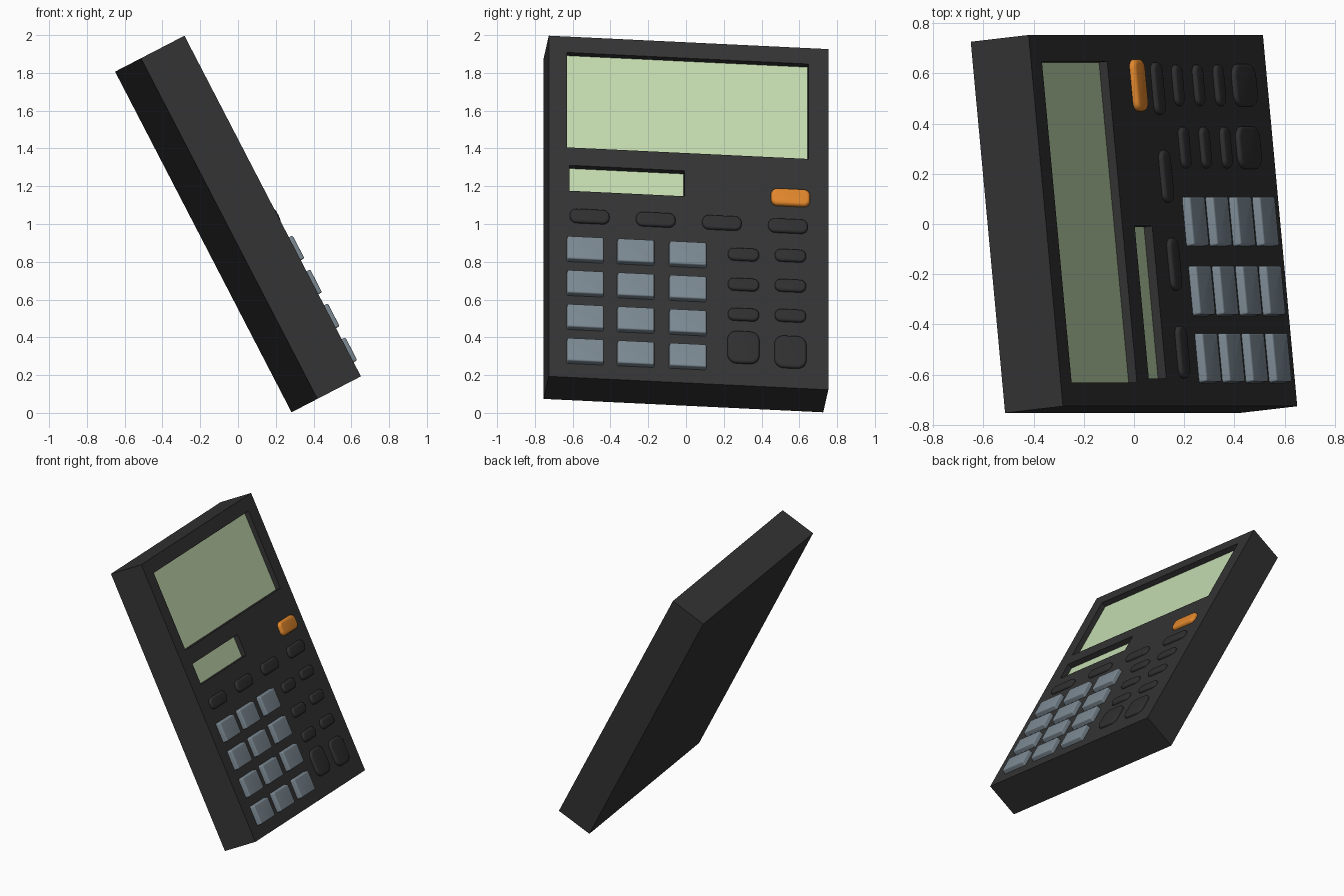
import bpy, bmesh, math
from mathutils import Matrix, Vector

if "Cube" in bpy.data.objects:
    bpy.data.objects.remove(bpy.data.objects["Cube"])

# Tilted frame: u across the face, v up the face, n out of the face
v = Vector((-0.46, 0, 0.888)).normalized()
n = Vector((-0.092, 0.9946, -0.0477)).cross(v).normalized()
u = v.cross(n)
FRAME = Matrix.Translation((0, 0, 1)) @ Matrix((u, v, n)).transposed().to_4x4()
W, H, D = 1.488, 2.031, 0.261
FACE = D / 2


def material(name, rgb):
    m = bpy.data.materials.new(name)
    m.diffuse_color = (*rgb, 1)
    m.use_nodes = True
    m.node_tree.nodes["Principled BSDF"].inputs["Base Color"].default_value = m.diffuse_color
    return m


BLACK = material("black_plastic", (0.033, 0.033, 0.033))
DARK = material("dark_rubber", (0.029, 0.029, 0.029))
GREY = material("blue_grey_plastic", (0.20, 0.25, 0.29))
ORANGE = material("orange_plastic", (0.75, 0.24, 0.025))
GREEN = material("pale_green_glass", (0.55, 0.71, 0.43))


def finish(bm, name, mat, smooth=False):
    bmesh.ops.recalc_face_normals(bm, faces=bm.faces)
    me = bpy.data.meshes.new(name)
    bm.to_mesh(me)
    bm.free()
    me.materials.append(mat)
    ob = bpy.data.objects.new(name, me)
    bpy.context.collection.objects.link(ob)
    ob.matrix_world = FRAME
    bpy.ops.object.select_all(action='DESELECT')
    bpy.context.view_layer.objects.active = ob
    ob.select_set(True)
    if smooth:
        bpy.ops.object.shade_smooth_by_angle(angle=math.radians(35))
    return ob


def box(name, u0, u1, v0, v1, n0, n1, mat):
    bm = bmesh.new()
    bmesh.ops.create_cube(bm, size=1)
    bmesh.ops.scale(bm, vec=(u1 - u0, v1 - v0, n1 - n0), verts=bm.verts)
    bmesh.ops.translate(bm, vec=((u0 + u1) / 2, (v0 + v1) / 2, (n0 + n1) / 2), verts=bm.verts)
    return finish(bm, name, mat)


def key(name, cu, cv, w, h, rise, corner, edge, mat, taper=0.0):
    """Rounded-rectangle key, stacked in rings with a rounded top edge."""
    rings = [(0.0, -0.005), (taper, rise - edge)]
    for i in range(1, 5):
        a = math.pi / 2 * i / 4
        rings.append((taper + edge * (1 - math.cos(a)), rise - edge + edge * math.sin(a)))
    bm = bmesh.new()
    loops = []
    for inset, z in rings:
        r = max(corner - inset, 0.004)
        loop = []
        for q, (sx, sy) in enumerate(((1, 1), (-1, 1), (-1, -1), (1, -1))):
            for k in range(7):
                a = math.pi / 2 * (q + k / 6)
                loop.append(bm.verts.new((cu + sx * (w / 2 - inset - r) + r * math.cos(a),
                                          cv + sy * (h / 2 - inset - r) + r * math.sin(a),
                                          FACE + z)))
        loops.append(loop)
    m = len(loops[0])
    for lo, hi in zip(loops, loops[1:]):
        for i in range(m):
            bm.faces.new((lo[i], lo[(i + 1) % m], hi[(i + 1) % m], hi[i]))
    bm.faces.new(loops[0])
    bm.faces.new(loops[-1])
    return finish(bm, name, mat, True)


# Case with two recessed windows
case = box("case", -W / 2, W / 2, -H / 2, H / 2, -FACE, FACE, BLACK)
windows = {"display": (-0.648, 0.638, 0.355, 0.921), "solar_panel": (-0.633, -0.022, 0.097, 0.249)}
for name, (u0, u1, v0, v1) in windows.items():
    cutter = box(name + "_cutter", u0, u1, v0, v1, FACE - 0.041, FACE + 0.1, BLACK)
    cutter.hide_render = True
    mod = case.modifiers.new("recess", 'BOOLEAN')
    mod.operation = 'DIFFERENCE'
    mod.solver = 'EXACT'
    mod.object = cutter
    bpy.context.view_layer.objects.active = case
    bpy.ops.object.modifier_apply(modifier=mod.name)
    bpy.data.objects.remove(cutter)
    box(name, u0, u1, v0, v1, FACE - 0.045, FACE - 0.037, GREEN)

# Number keys, 3 columns by 4 rows
for r in range(4):
    for c, cu in enumerate((-0.551, -0.282, -0.005)):
        key(f"number_key_{r}_{c}", cu, -0.255 - 0.2025 * r, 0.2, 0.142,
            0.033, 0.012, 0.009, GREY, 0.003)

# Wide function keys
for i in range(4):
    key(f"function_key_{i}", -0.527 + 0.352 * i, -0.053, 0.21, 0.082, 0.018, 0.036, 0.014, DARK)

# Small operator keys and the two tall keys below them
for c, cu in enumerate((0.292, 0.542)):
    for r in range(3):
        key(f"operator_key_{r}_{c}", cu, -0.236 + 0.007 * c - 0.179 * r, 0.165, 0.072,
            0.018, 0.032, 0.014, DARK)
    key(f"tall_key_{c}", cu, -0.79 - 0.014 * c, 0.17, 0.19, 0.018, 0.05, 0.014, DARK)

# Orange power key
key("power_key", 0.542, 0.116, 0.208, 0.1, 0.024, 0.035, 0.018, ORANGE)
